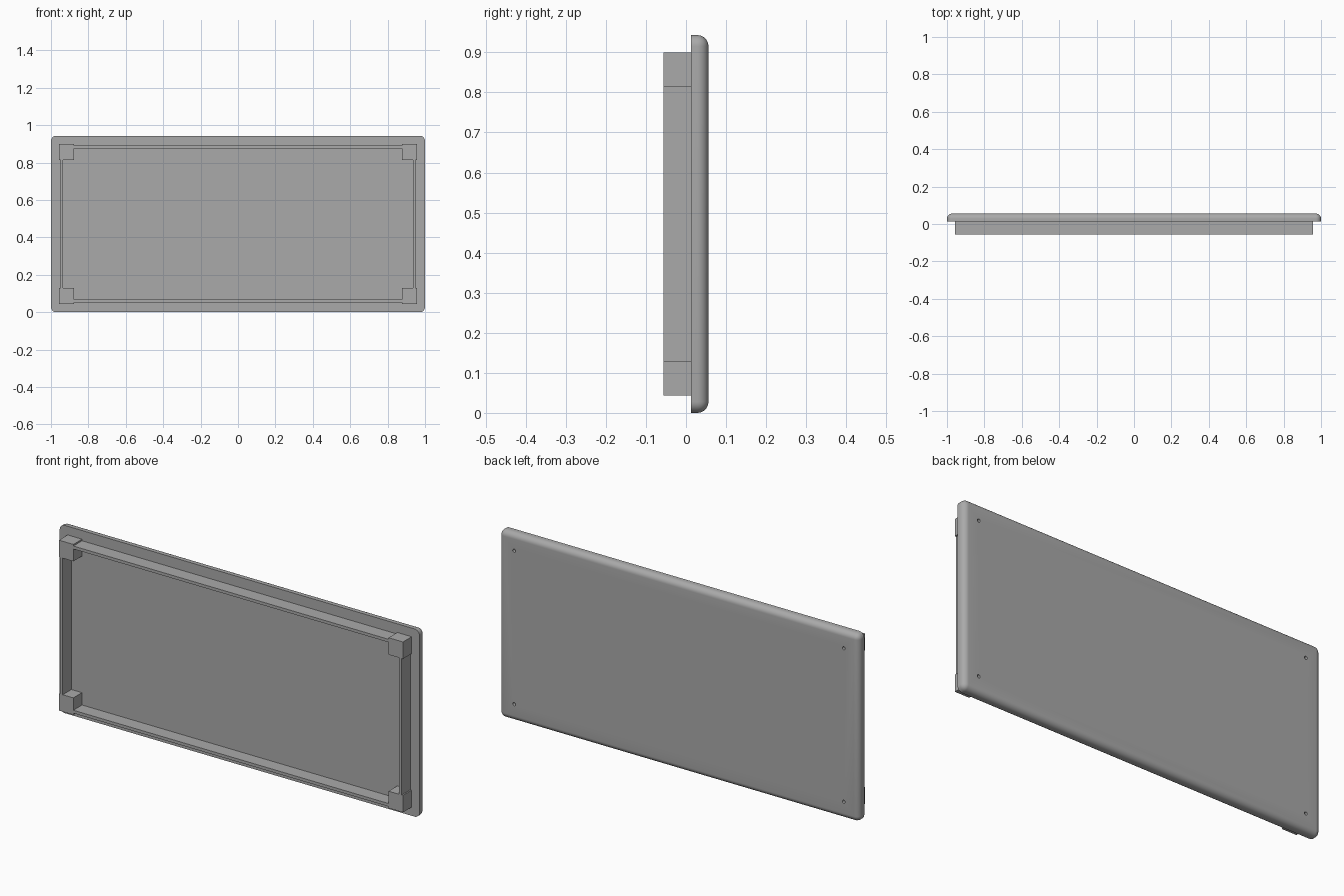
import bpy, bmesh, math
from mathutils import Vector

cube = bpy.data.objects.get("Cube")
if cube:
    bpy.data.objects.remove(cube, do_unlink=True)

grey = bpy.data.materials.new("plain_grey")
grey.use_nodes = True
grey.diffuse_color = (0.4, 0.4, 0.4, 1)
grey.node_tree.nodes["Principled BSDF"].inputs["Base Color"].default_value = (0.4, 0.4, 0.4, 1)

FRONT, SEAM, BACK = -0.056, 0.013, 0.056   # depth planes
HEIGHT = 0.943
MID = HEIGHT / 2
ROUND = 0.028
BLOCK_OUT = (0.956, 0.428)                 # half extents of corner blocks
BLOCK_IN = (0.876, 0.343)
RAIL_OUT = (0.949, 0.42)
RAIL_IN = (0.935, 0.405)


def box(name, low, high):
    low, high = Vector(low), Vector(high)
    bm = bmesh.new()
    bmesh.ops.create_cube(bm, size=1)
    for v in bm.verts:
        v.co = (low + high) / 2 + v.co * (high - low)
    mesh = bpy.data.meshes.new(name)
    bm.to_mesh(mesh)
    bm.free()
    mesh.materials.append(grey)
    obj = bpy.data.objects.new(name, mesh)
    bpy.context.collection.objects.link(obj)
    return obj


def span(a, b, sign, middle=0):
    return sorted((middle + sign * a, middle + sign * b))


# Panel: rounded outline and rounded back rim, square front rim
panel = box("panel", (-1, SEAM, 0), (1, BACK, HEIGHT))
bm = bmesh.new()
bm.from_mesh(panel.data)
rim = [e for e in bm.edges if any(v.co.y > SEAM + 0.01 for v in e.verts)]
bmesh.ops.bevel(bm, geom=rim, offset=ROUND, segments=8, profile=0.5, affect='EDGES')
bm.to_mesh(panel.data)
bm.free()

# Screw holes through the panel, centred on the corner blocks
hole_x = (BLOCK_OUT[0] + BLOCK_IN[0]) / 2
hole_z = (BLOCK_OUT[1] + BLOCK_IN[1]) / 2
for sx in (-1, 1):
    for sz in (-1, 1):
        bpy.ops.mesh.primitive_cylinder_add(
            vertices=24, radius=0.008, depth=0.1,
            location=(sx * hole_x, (SEAM + BACK) / 2, MID + sz * hole_z),
            rotation=(math.pi / 2, 0, 0))
        cutter = bpy.context.object
        cutter.name = "hole_cutter"
        cutter.data.materials.append(grey)
        cutter.hide_render = True
        cut = panel.modifiers.new("screw_hole", 'BOOLEAN')
        cut.operation = 'DIFFERENCE'
        cut.solver = 'EXACT'
        cut.object = cutter
        bpy.context.view_layer.objects.active = panel
        bpy.ops.object.modifier_apply(modifier=cut.name)
        bpy.data.objects.remove(cutter, do_unlink=True)

bpy.ops.object.select_all(action='DESELECT')
panel.select_set(True)
bpy.context.view_layer.objects.active = panel
bpy.ops.object.shade_smooth_by_angle(angle=math.radians(30))

# Corner blocks
for sx, side in ((-1, "right"), (1, "left")):
    for sz, level in ((-1, "lower"), (1, "upper")):
        x = span(BLOCK_IN[0], BLOCK_OUT[0], sx)
        z = span(BLOCK_IN[1], BLOCK_OUT[1], sz, MID)
        box(f"{level}_{side}_corner_block", (x[0], FRONT, z[0]), (x[1], SEAM, z[1]))

# Thin rails between the blocks
for s, side, level in ((-1, "right", "lower"), (1, "left", "upper")):
    x = span(RAIL_IN[0], RAIL_OUT[0], s)
    box(f"{side}_rail", (x[0], FRONT, MID - BLOCK_IN[1]), (x[1], SEAM, MID + BLOCK_IN[1]))
    z = span(RAIL_IN[1], RAIL_OUT[1], s, MID)
    box(f"{level}_rail", (-BLOCK_IN[0], FRONT, z[0]), (BLOCK_IN[0], SEAM, z[1]))
